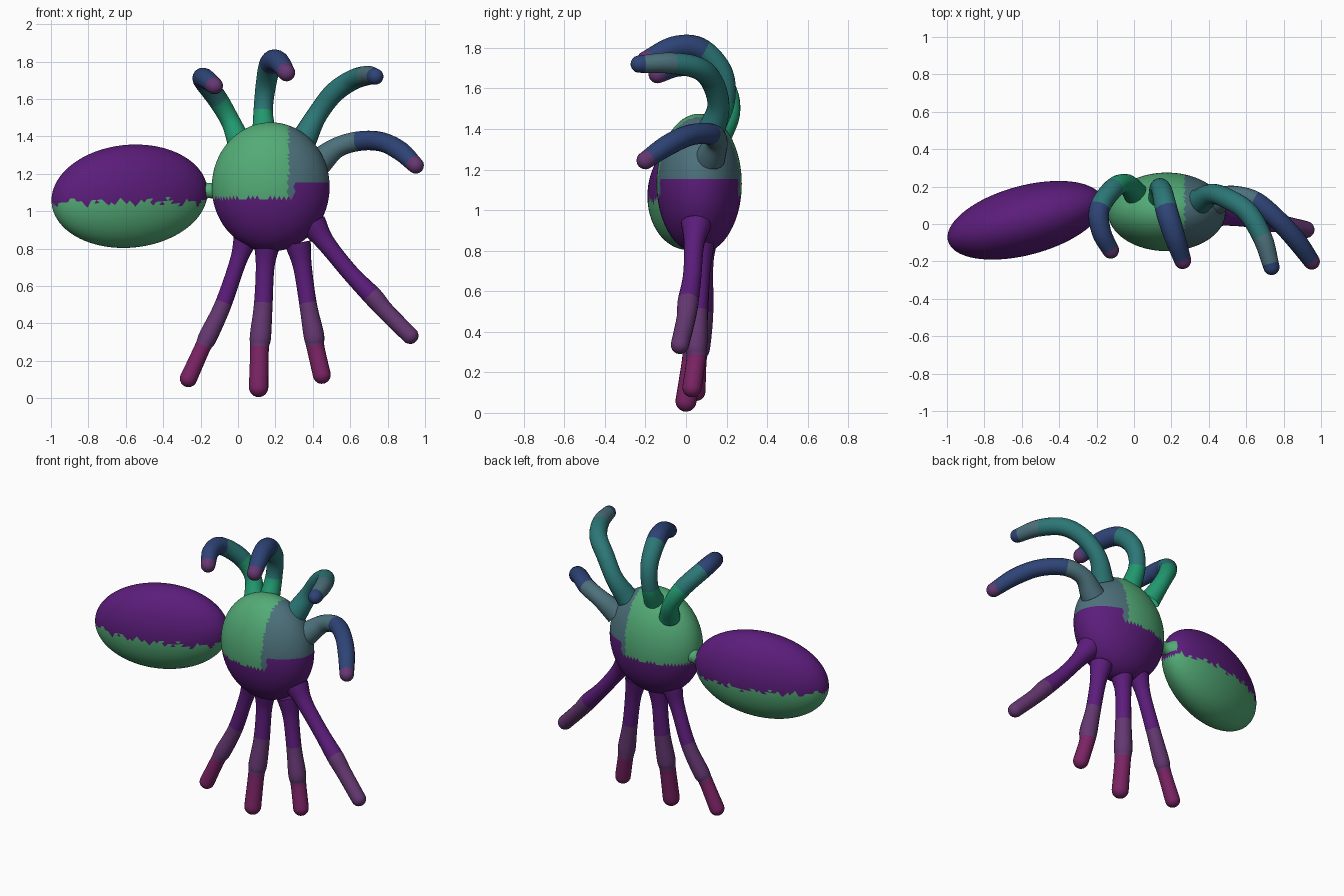
import bpy, bmesh, math
from mathutils import Vector, Matrix

if "Cube" in bpy.data.objects:
    bpy.data.objects.remove(bpy.data.objects["Cube"])


def material(name, r, g, b):
    m = bpy.data.materials.new(name)
    m.diffuse_color = tuple((c / 255) ** 2.2 for c in (r, g, b)) + (1,)
    m.use_nodes = True
    m.node_tree.nodes["Principled BSDF"].inputs["Base Color"].default_value = m.diffuse_color
    return m


GREEN = material("green", 84, 170, 118)
LEAF = material("leaf_green", 38, 150, 110)
TEAL = material("teal", 48, 118, 118)
SLATE = material("slate", 78, 112, 122)
BLUE = material("blue", 50, 70, 118)
VIOLET = material("violet", 92, 34, 122)
PLUM = material("plum", 100, 58, 112)
MAGENTA = material("magenta", 122, 40, 100)


def finish(name, bm, mats, pick):
    """Turn a bmesh into a smooth object, choosing a material per face."""
    bmesh.ops.recalc_face_normals(bm, faces=bm.faces)
    for f in bm.faces:
        f.smooth = True
        f.material_index = mats.index(pick(f))
    me = bpy.data.meshes.new(name)
    bm.to_mesh(me)
    bm.free()
    for m in mats:
        me.materials.append(m)
    ob = bpy.data.objects.new(name, me)
    bpy.context.collection.objects.link(ob)
    return ob


def ellipsoid(name, centre, radii, rot, mats, pick):
    bm = bmesh.new()
    bmesh.ops.create_icosphere(bm, subdivisions=5, radius=1)
    bm.transform(Matrix.Translation(centre) @ rot @ Matrix.Diagonal((*radii, 1)))
    return finish(name, bm, mats, pick)


def spline(pts, t):
    """Catmull-Rom point (x, y, z, radius) at t in 0..1."""
    n = len(pts) - 1
    i = min(int(t * n), n - 1)
    u = t * n - i
    p1, p2 = pts[i], pts[i + 1]
    p0 = pts[i - 1] if i else 2 * p1 - p2
    p3 = pts[i + 2] if i + 2 <= n else 2 * p2 - p1
    return 0.5 * (2 * p1 + (p2 - p0) * u + (2 * p0 - 5 * p1 + 4 * p2 - p3) * u * u
                  + (3 * p1 - p0 - 3 * p2 + p3) * u ** 3)


def tube(name, path, mats, steps=36, sides=18):
    """Round tube along a path with a domed tip; mats run from root to tip."""
    pts = [Vector(p) for p in path]
    rings = [spline(pts, i / steps) for i in range(steps + 1)]
    end = rings[-1]
    out = (end - rings[-2]).to_3d().normalized()
    for k in range(1, 7):
        a = k / 6 * math.radians(86)
        c = end.to_3d() + out * end.w * math.sin(a)
        rings.append(Vector((*c, end.w * math.cos(a))))
    bm = bmesh.new()
    side, prev, share = None, None, {}
    for i, r in enumerate(rings):
        d = (rings[min(i + 1, len(rings) - 1)] - rings[max(i - 1, 0)]).to_3d().normalized()
        side = d.orthogonal() if side is None else side - d * side.dot(d)
        side.normalize()
        up = d.cross(side)
        ring = []
        for k in range(sides):
            a = math.tau * k / sides
            ring.append(bm.verts.new(r.to_3d() + (side * math.cos(a) + up * math.sin(a)) * r.w))
        if prev:
            for k in range(sides):
                j = (k + 1) % sides
                share[bm.faces.new((prev[k], prev[j], ring[j], ring[k]))] = i / len(rings)
        prev = ring
    share[bm.faces.new(prev)] = 0.999
    n = len(mats)
    return finish(name, bm, mats, lambda f: mats[min(int(share[f] * n), n - 1)])


# Round body: purple belly, green upper left, slate upper right
def body_colour(f):
    c = f.calc_center_median()
    if c.z < 1.07 + 0.08 * (c.x > 0.3):
        return VIOLET
    return SLATE if c.x > 0.27 else GREEN


ellipsoid("body", (0.175, 0.065, 1.13), (0.315, 0.21, 0.345), Matrix.Identity(4),
          [GREEN, SLATE, VIOLET], body_colour)

# Large tilted abdomen: purple above, green below, ragged seam


def abdomen_colour(f):
    c = f.calc_center_median()
    seam = 1.05 + 0.02 * math.sin(c.x * 37) * math.sin(c.x * 83 + c.y * 20)
    return VIOLET if c.z > seam else GREEN


ellipsoid("abdomen", (-0.58, 0.02, 1.08), (0.43, 0.185, 0.275),
          Matrix.Rotation(math.radians(15), 4, 'Z') @ Matrix.Rotation(math.radians(-5), 4, 'Y'),
          [VIOLET, GREEN], abdomen_colour)

# Narrow waist
tube("waist", [(-0.21, 0.12, 1.11, 0.065), (-0.155, 0.105, 1.11, 0.04), (-0.09, 0.09, 1.11, 0.06)],
     [GREEN], steps=8)

# Straight lower legs: (x, y, z, radius) from hip to foot
lower = [
    [(0.04, 0.09, 0.85, .065), (0.0, 0.09, 0.73, .045), (-0.08, 0.09, 0.50, .045),
     (-0.16, 0.07, 0.33, .05), (-0.19, 0.06, 0.27, .043), (-0.265, 0.05, 0.105, .046)],
    [(0.155, 0.07, 0.82, .07), (0.145, 0.07, 0.70, .05), (0.135, 0.06, 0.50, .05),
     (0.12, 0.04, 0.33, .057), (0.115, 0.03, 0.26, .05), (0.11, 0.0, 0.058, .052)],
    [(0.32, 0.07, 0.83, .07), (0.345, 0.07, 0.70, .05), (0.375, 0.06, 0.50, .047),
     (0.405, 0.05, 0.34, .055), (0.415, 0.05, 0.27, .048), (0.448, 0.03, 0.125, .048)],
    [(0.40, 0.05, 0.93, .075), (0.47, 0.04, 0.83, .05), (0.60, 0.03, 0.67, .046),
     (0.72, 0.01, 0.545, .052), (0.79, 0.0, 0.465, .047), (0.92, -0.03, 0.335, .045)],
]
for i, path in enumerate(lower):
    tube(f"lower_leg_{i + 1}", path, [VIOLET, PLUM, MAGENTA] if i < 3 else [VIOLET, PLUM])

# Curled upper legs, arching forward
upper = [
    ([(0.01, 0.16, 1.36, .065), (-0.04, 0.215, 1.48, .052), (-0.11, 0.19, 1.60, .055),
      (-0.185, 0.08, 1.70, .055), (-0.175, -0.04, 1.71, .052), (-0.125, -0.14, 1.67, .045)],
     [LEAF, LEAF, TEAL, BLUE, BLUE, PLUM]),
    ([(0.14, 0.13, 1.41, .065), (0.135, 0.19, 1.54, .052), (0.15, 0.175, 1.68, .055),
      (0.175, 0.07, 1.79, .06), (0.215, -0.06, 1.80, .057), (0.26, -0.195, 1.74, .046)],
     [LEAF, TEAL, TEAL, BLUE, BLUE, PLUM]),
    ([(0.35, 0.12, 1.38, .07), (0.42, 0.16, 1.51, .055), (0.51, 0.13, 1.63, .055),
      (0.61, 0.06, 1.70, .055), (0.69, -0.08, 1.725, .052), (0.735, -0.23, 1.72, .043)],
     [TEAL, TEAL, TEAL, TEAL, SLATE, BLUE]),
    ([(0.43, 0.12, 1.26, .075), (0.53, 0.15, 1.34, .055), (0.65, 0.12, 1.375, .053),
      (0.77, 0.02, 1.37, .052), (0.87, -0.09, 1.32, .052), (0.95, -0.20, 1.245, .044)],
     [SLATE, SLATE, BLUE, BLUE, BLUE, PLUM]),
]
for i, (path, mats) in enumerate(upper):
    tube(f"upper_leg_{i + 1}", path, mats)
